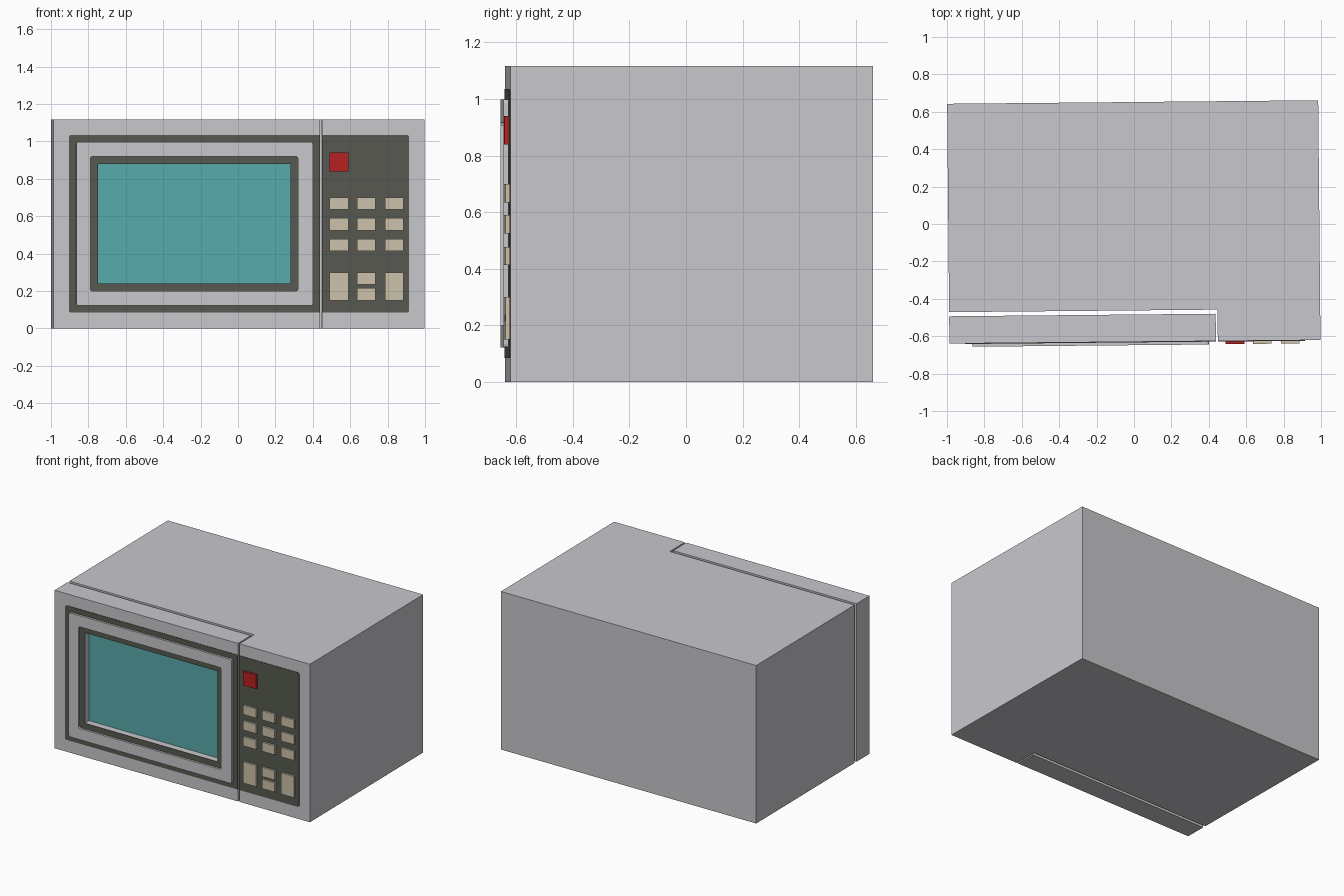
import bpy
import bmesh

cube = bpy.data.objects.get("Cube")
if cube:
    bpy.data.objects.remove(cube, do_unlink=True)

HEIGHT = 1.117
FRONT = -0.641      # front plane of the casing
LEFT, RIGHT = -0.987, 0.997
TURN = 0.0095       # whole appliance stands turned very slightly


def material(name, rgb):
    mat = bpy.data.materials.new(name)
    mat.use_nodes = True
    color = (*rgb, 1)
    mat.diffuse_color = color
    mat.node_tree.nodes["Principled BSDF"].inputs["Base Color"].default_value = color
    return mat


grey = material("casing grey", (0.58, 0.58, 0.61))
dark = material("dark panel", (0.095, 0.1, 0.08))
teal = material("window teal", (0.1, 0.41, 0.41))
red = material("button red", (0.47, 0.015, 0.015))
beige = material("button beige", (0.61, 0.54, 0.4))


def finish(name, bm, mat):
    bmesh.ops.recalc_face_normals(bm, faces=bm.faces)
    mesh = bpy.data.meshes.new(name)
    bm.to_mesh(mesh)
    bm.free()
    mesh.materials.append(mat)
    obj = bpy.data.objects.new(name, mesh)
    obj.location = (-0.006, 0.011, 0)
    obj.rotation_euler.z = TURN
    bpy.context.collection.objects.link(obj)
    return obj


def corners(rect):
    x0, x1, z0, z1 = rect
    return [(x0, z0), (x1, z0), (x1, z1), (x0, z1)]


def slab(name, rect, y0, y1, mat, hole=None, rounded=None):
    """Plate from y0 to y1, with an optional opening and rounded corners."""
    bm = bmesh.new()

    def loop(r, y):
        return [bm.verts.new((x, y, z)) for x, z in corners(r)]

    def bridge(a, b):
        for i in range(4):
            j = (i + 1) % 4
            bm.faces.new((a[i], a[j], b[j], b[i]))

    front, back = loop(rect, y0), loop(rect, y1)
    bridge(front, back)
    if hole:
        inner_front, inner_back = loop(hole, y0), loop(hole, y1)
        bridge(inner_front, inner_back)
        bridge(front, inner_front)
        bridge(back, inner_back)
    else:
        bm.faces.new(front)
        bm.faces.new(back)
    if rounded:
        edges = [e for e in bm.edges
                 if abs(e.verts[0].co.y - e.verts[1].co.y) > 1e-4
                 and rounded(e.verts[0].co)]
        bmesh.ops.bevel(bm, geom=edges, offset=0.012, segments=3,
                        profile=0.5, affect="EDGES")
    return finish(name, bm, mat)


# Casing: an L-shaped plan, notched for the door
bm = bmesh.new()
plan = [(LEFT, 0.641), (LEFT, -0.473), (0.448, -0.473),
        (0.448, FRONT), (RIGHT, FRONT), (RIGHT, 0.641)]
base = bm.faces.new([bm.verts.new((x, y, 0)) for x, y in plan])
top = bmesh.ops.extrude_face_region(bm, geom=[base])["geom"]
bmesh.ops.translate(bm, vec=(0, 0, HEIGHT),
                    verts=[v for v in top if isinstance(v, bmesh.types.BMVert)])
finish("casing", bm, grey)

# Door with a recessed window
opening = (-0.75, 0.28, 0.24, 0.88)
slab("door", (LEFT, 0.438, 0, HEIGHT), FRONT, -0.495, grey, hole=opening)
slab("window", opening, FRONT + 0.045, -0.5, teal)

# Dark fascia across door and control side
panel_front = FRONT - 0.003
slab("door_fascia", (-0.905, 0.438, 0.085, 1.035), panel_front, FRONT + 0.001,
     dark, hole=opening, rounded=lambda c: c.x < -0.9)
slab("control_fascia", (0.448, 0.915, 0.085, 1.035), panel_front, FRONT + 0.001,
     dark, rounded=lambda c: c.x > 0.9)

# Raised trim around the window
slab("door_trim", (-0.865, 0.4, 0.122, 0.998), FRONT - 0.018, FRONT, grey,
     hole=(-0.79, 0.32, 0.2, 0.92), rounded=lambda c: True)


# Buttons
def button(name, x, z0, z1, mat):
    slab(name, (x, x + 0.1, z0, z1), FRONT - 0.017, FRONT, mat)


columns = (0.49, 0.635, 0.785)
button("power_button", columns[0], 0.84, 0.94, red)
for row, z in enumerate((0.635, 0.525, 0.413)):
    for col, x in enumerate(columns):
        button(f"key_{row + 1}_{col + 1}", x, z, z + 0.065, beige)
button("tall_key_right", columns[0], 0.15, 0.3, beige)
button("tall_key_left", columns[2], 0.15, 0.3, beige)
button("small_key_upper", columns[1], 0.235, 0.3, beige)
button("small_key_lower", columns[1], 0.15, 0.215, beige)
